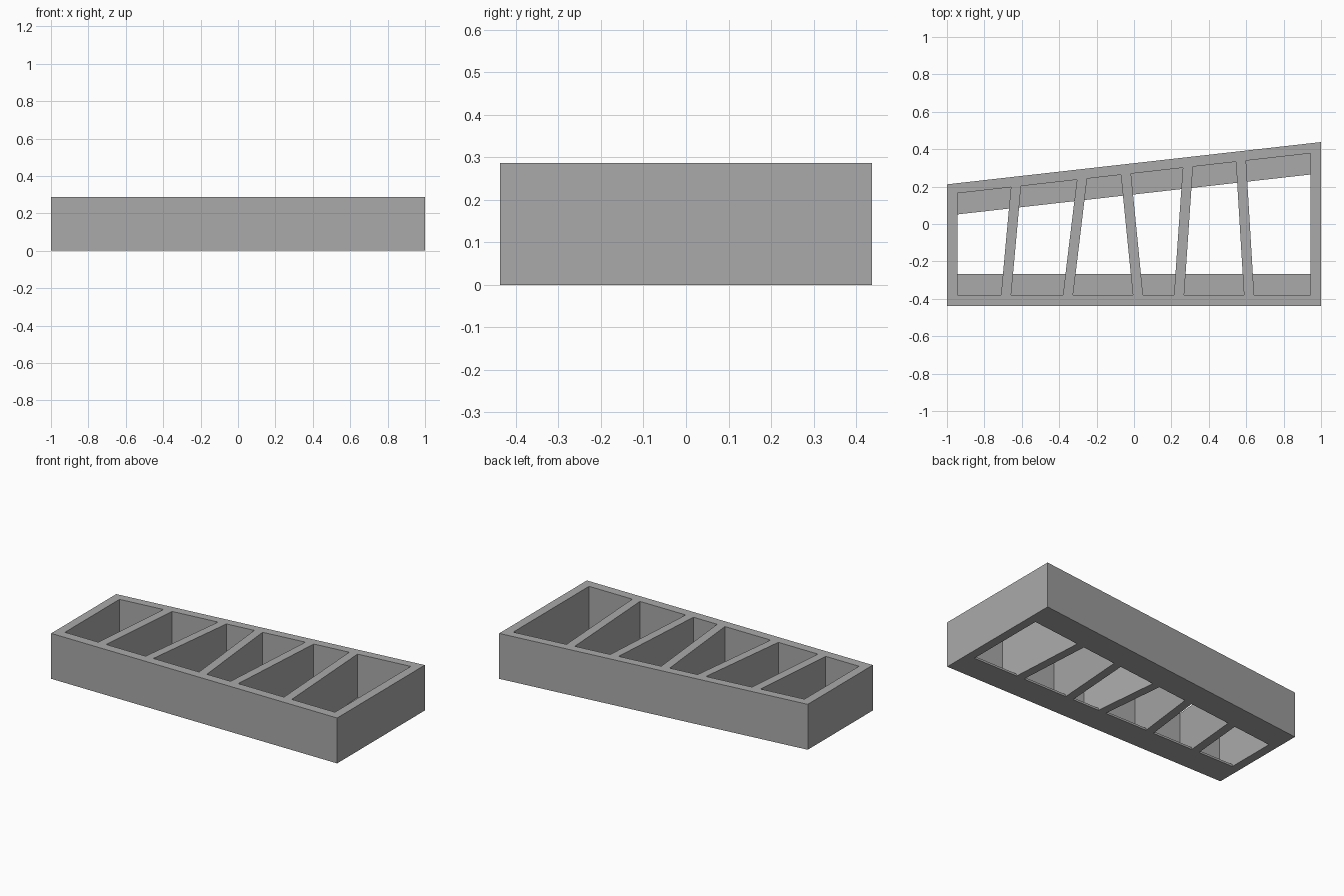
import bpy
import bmesh
from mathutils import Vector

cube = bpy.data.objects.get("Cube")
if cube:
    bpy.data.objects.remove(cube, do_unlink=True)

SLOPE = 0.113                      # slant of the rear wall
LEVELS = (0.0, 0.013, 0.287)       # underside, ledge top, rim
FRONT, FRONT_IN, FRONT_LEDGE = -0.438, -0.38, -0.267
BACK_LEDGE, BACK_IN, BACK = 0.158, 0.271, 0.325    # heights of slanted lines at x = 0

# Divider centres as (front x, rear x)
DIVIDERS = [(-0.684, -0.631), (-0.353, -0.278), (0.021, -0.043),
            (0.241, 0.288), (0.615, 0.572)]
HALF = 0.027

# Column lines: outer side, inner side, both faces of each divider, inner, outer
columns = [(-1, -1), (-0.944, -0.944)]
for f, b in DIVIDERS:
    columns += [(f - HALF, b - HALF), (f + HALF, b + HALF)]
columns += [(0.944, 0.944), (1, 1)]


def slanted(x, offset):
    return Vector((x, offset + SLOPE * x))


def column_points(xf, xb):
    """Plan points of one column line, from the front wall to the rear wall."""
    a, b = Vector((xf, FRONT_IN)), slanted(xb, BACK_IN)
    t_front = (FRONT_LEDGE - a.y) / (b.y - a.y)
    ga, gb = a.y - SLOPE * a.x, b.y - SLOPE * b.x
    t_back = (BACK_LEDGE - ga) / (gb - ga)
    return [Vector((xf, FRONT)), a, a.lerp(b, t_front), a.lerp(b, t_back),
            b, slanted(xb, BACK)]


plan = [column_points(*c) for c in columns]
NX, NY = len(plan) - 1, len(plan[0]) - 1


def solid(i, j, k):
    """Walls and dividers fill both layers, ledges only the lowest one."""
    if not (0 <= i < NX and 0 <= j < NY and 0 <= k < 2):
        return False
    if i % 2 == 0 or j in (0, NY - 1):
        return True
    return k == 0 and j in (1, NY - 2)


# Skin the filled cells
bm = bmesh.new()
verts = {}


def vert(i, j, k):
    if (i, j, k) not in verts:
        verts[i, j, k] = bm.verts.new((*plan[i][j], LEVELS[k]))
    return verts[i, j, k]


for i in range(NX):
    for j in range(NY):
        for k in range(2):
            if not solid(i, j, k):
                continue
            for axis in range(3):
                for side in (0, 1):
                    near = [i, j, k]
                    near[axis] += 2 * side - 1
                    if solid(*near):
                        continue
                    corners = []
                    for u, v in ((0, 0), (1, 0), (1, 1), (0, 1)):
                        c = [i, j, k]
                        c[axis] += side
                        c[(axis + 1) % 3] += u
                        c[(axis + 2) % 3] += v
                        corners.append(vert(*c))
                    bm.faces.new(corners if side else corners[::-1])

# Merge the coplanar faces
bmesh.ops.dissolve_limit(bm, angle_limit=0.001, verts=bm.verts[:], edges=bm.edges[:])
mesh = bpy.data.meshes.new("divided_tray")
bm.to_mesh(mesh)
bm.free()

# Plain grey
grey = bpy.data.materials.new("grey")
grey.use_nodes = True
colour = (0.4, 0.4, 0.4, 1)
grey.diffuse_color = colour
grey.node_tree.nodes["Principled BSDF"].inputs["Base Color"].default_value = colour
mesh.materials.append(grey)

tray = bpy.data.objects.new("divided_tray", mesh)
bpy.context.collection.objects.link(tray)
